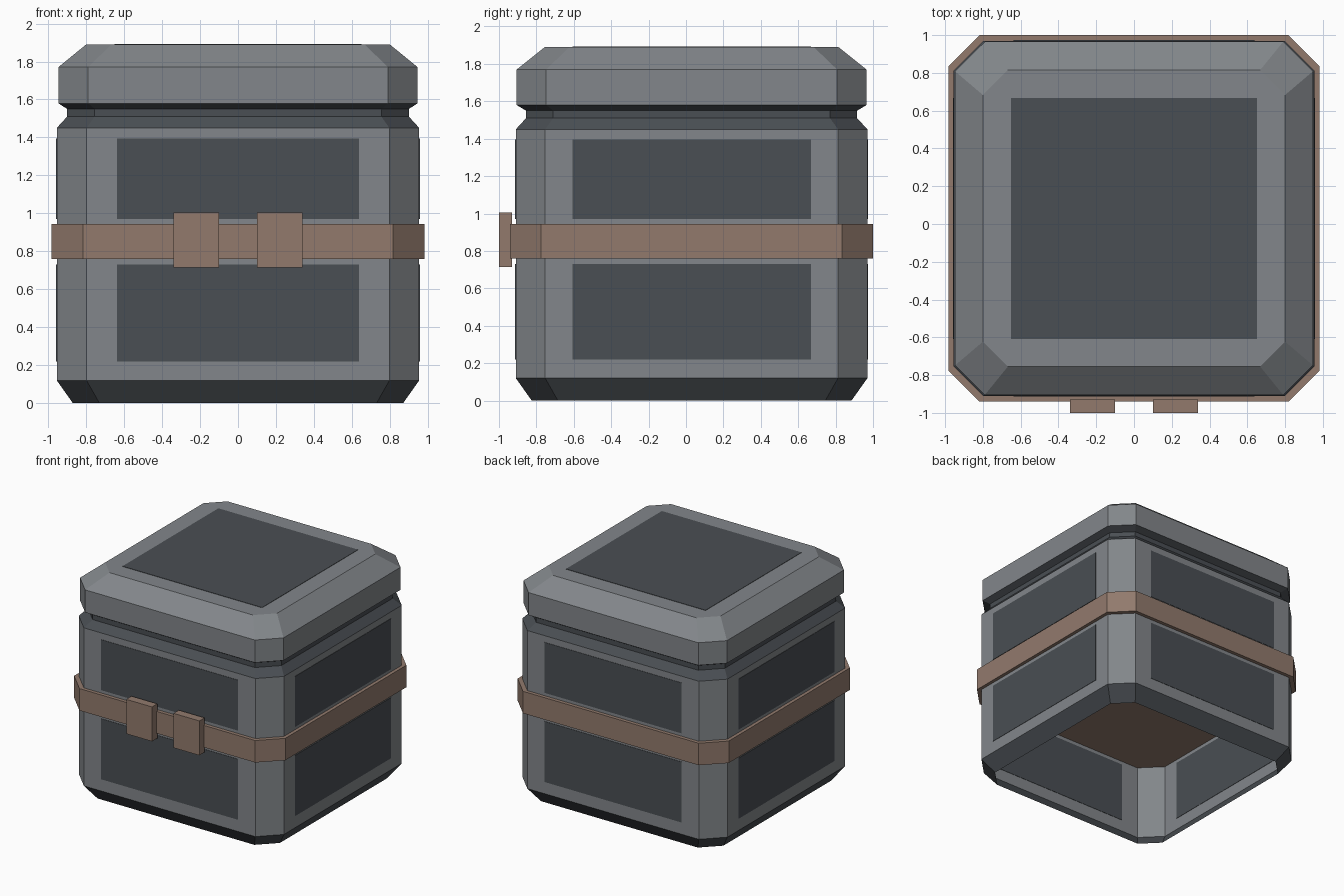
import bpy
import bmesh
from mathutils import Matrix, Vector
from math import pi

old = bpy.data.objects.get("Cube")
if old:
    bpy.data.objects.remove(old, do_unlink=True)

CY = 0.03          # the box sits slightly back, leaving room for the clasps


def material(name, rgb):
    m = bpy.data.materials.new(name)
    m.use_nodes = True
    m.diffuse_color = (*rgb, 1)
    m.node_tree.nodes["Principled BSDF"].inputs["Base Color"].default_value = (*rgb, 1)
    return m


GREY = material("grey metal", (0.225, 0.240, 0.256))
DARK = material("dark metal", (0.068, 0.077, 0.087))
BROWN = material("brown strap", (0.287, 0.195, 0.152))


def finish(name, bm, mats):
    mesh = bpy.data.meshes.new(name)
    bm.to_mesh(mesh)
    bm.free()
    for m in mats:
        mesh.materials.append(m)
    obj = bpy.data.objects.new(name, mesh)
    bpy.context.collection.objects.link(obj)
    return obj


def loft(name, rings, mats, bands, cap_bottom=False, cap_top=False):
    """Stack of corner-cut rectangles (half_x, half_y, cut, z)."""
    bm = bmesh.new()
    loops = []
    for hx, hy, c, z in rings:
        outline = [(hx - c, -hy), (hx, c - hy), (hx, hy - c), (hx - c, hy),
                   (c - hx, hy), (-hx, hy - c), (-hx, c - hy), (c - hx, -hy)]
        loops.append([bm.verts.new((x, y + CY, z)) for x, y in outline])
    for low, high, band in zip(loops, loops[1:], bands):
        for i in range(8):
            j = (i + 1) % 8
            bm.faces.new((low[i], low[j], high[j], high[i])).material_index = band
    if cap_bottom:
        bm.faces.new(loops[0][::-1])
    if cap_top:
        bm.faces.new(loops[-1])
    return finish(name, bm, mats)


def box(name, centre, size, mat, turn=0):
    bm = bmesh.new()
    bmesh.ops.create_cube(bm, size=1)
    bmesh.ops.scale(bm, vec=size, verts=bm.verts)
    bmesh.ops.translate(bm, vec=centre, verts=bm.verts)
    spin = Matrix.Rotation(turn, 4, "Z")
    bmesh.ops.transform(bm, matrix=spin, verts=bm.verts)
    if turn or "panel" in name:
        bmesh.ops.translate(bm, vec=Vector((0, CY, 0)), verts=bm.verts)
    return finish(name, bm, [mat])


# Body shell, open underneath, with dark bevels and neck
loft("body", [(0.87, 0.855, 0.14, 0), (0.955, 0.94, 0.157, 0.12),
              (0.955, 0.94, 0.157, 1.45), (0.9, 0.885, 0.145, 1.51),
              (0.9, 0.885, 0.145, 1.55)], [GREY, DARK], [1, 0, 1, 1])

# Lid with sloped shoulders
loft("lid", [(0.9, 0.885, 0.145, 1.55), (0.947, 0.935, 0.157, 1.58),
             (0.947, 0.935, 0.157, 1.77), (0.8, 0.785, 0.132, 1.89)],
     [GREY, DARK], [1, 0, 0], cap_top=True)

# Strap, solid all the way through
loft("strap", [(0.983, 0.97, 0.165, 0.76), (0.983, 0.97, 0.165, 0.945)],
     [BROWN], [0], cap_bottom=True, cap_top=True)

# Clasps on the front of the strap
for side, x in (("left", 0.22), ("right", -0.22)):
    box(side + "_clasp", (x, -0.965, 0.86), (0.24, 0.07, 0.29), BROWN)

# Thin panels above and below the strap on every side
for k, side in enumerate(("front", "left", "back", "right")):
    reach = 0.955 if k % 2 else 0.94
    for level, low, high in (("lower", 0.22, 0.73), ("upper", 0.97, 1.395)):
        box(f"{side}_{level}_panel", (0, -reach, (low + high) / 2),
            (1.275, 0.006, high - low), DARK, k * pi / 2)

# Lid panel
box("lid_panel", (0, 0, 1.89), (1.3, 1.275, 0.006), DARK)
